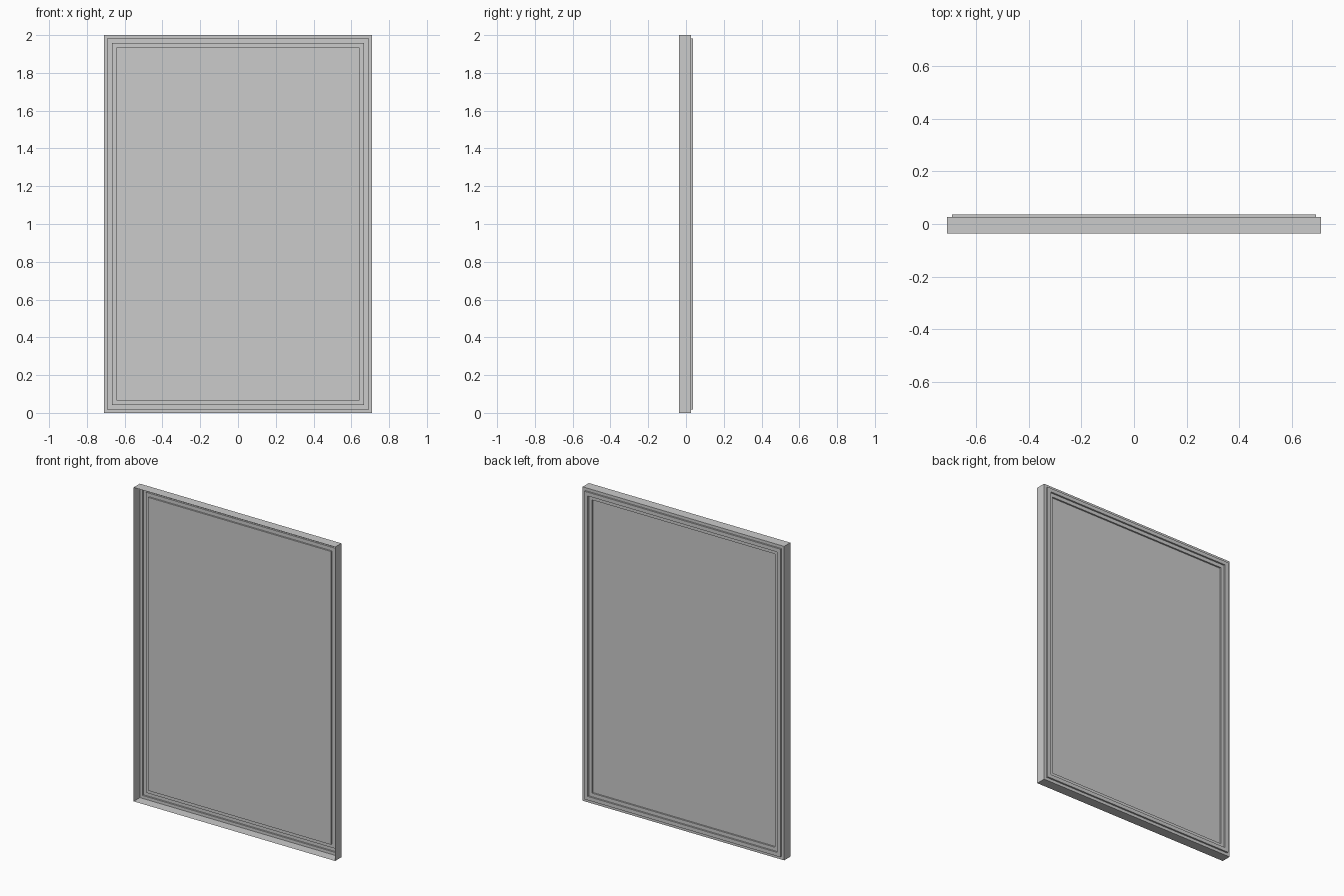
import bpy, bmesh

if "Cube" in bpy.data.objects:
    bpy.data.objects.remove(bpy.data.objects["Cube"])

HALF_W, HEIGHT = 0.71, 2.0


def ring(bm, inset, y):
    """Rectangular loop inset from the outer outline at depth y."""
    x, lo, hi = HALF_W - inset, inset, HEIGHT - inset
    return [bm.verts.new(p) for p in ((-x, y, lo), (x, y, lo), (x, y, hi), (-x, y, hi))]


def make_object(name, profile, fill_last=False):
    """Sweep an (inset, depth) profile around the rectangle."""
    bm = bmesh.new()
    rings = [ring(bm, *p) for p in profile]
    for a, b in zip(rings, rings[1:]):
        for i in range(4):
            j = (i + 1) % 4
            bm.faces.new((a[i], a[j], b[j], b[i]))
    if fill_last:
        bm.faces.new(rings[-1])
    # Face the open shell outwards, towards the back
    bm.normal_update()
    mesh = bpy.data.meshes.new(name)
    bm.to_mesh(mesh)
    bm.free()
    obj = bpy.data.objects.new(name, mesh)
    bpy.context.collection.objects.link(obj)
    return obj


# Thin outer wall, open at the front, with the flat back ledge
make_object("outer_frame", [(0.0, -0.0365), (0.0, 0.026), (0.019, 0.026)])

# Raised moulding standing proud of the back
make_object("back_moulding", [(0.019, 0.026), (0.019, 0.0365),
                              (0.043, 0.0365), (0.043, 0.026)])

# Inner ledge stepping down to the large flat panel
make_object("panel", [(0.043, 0.026), (0.066, 0.026), (0.066, 0.016)], fill_last=True)
